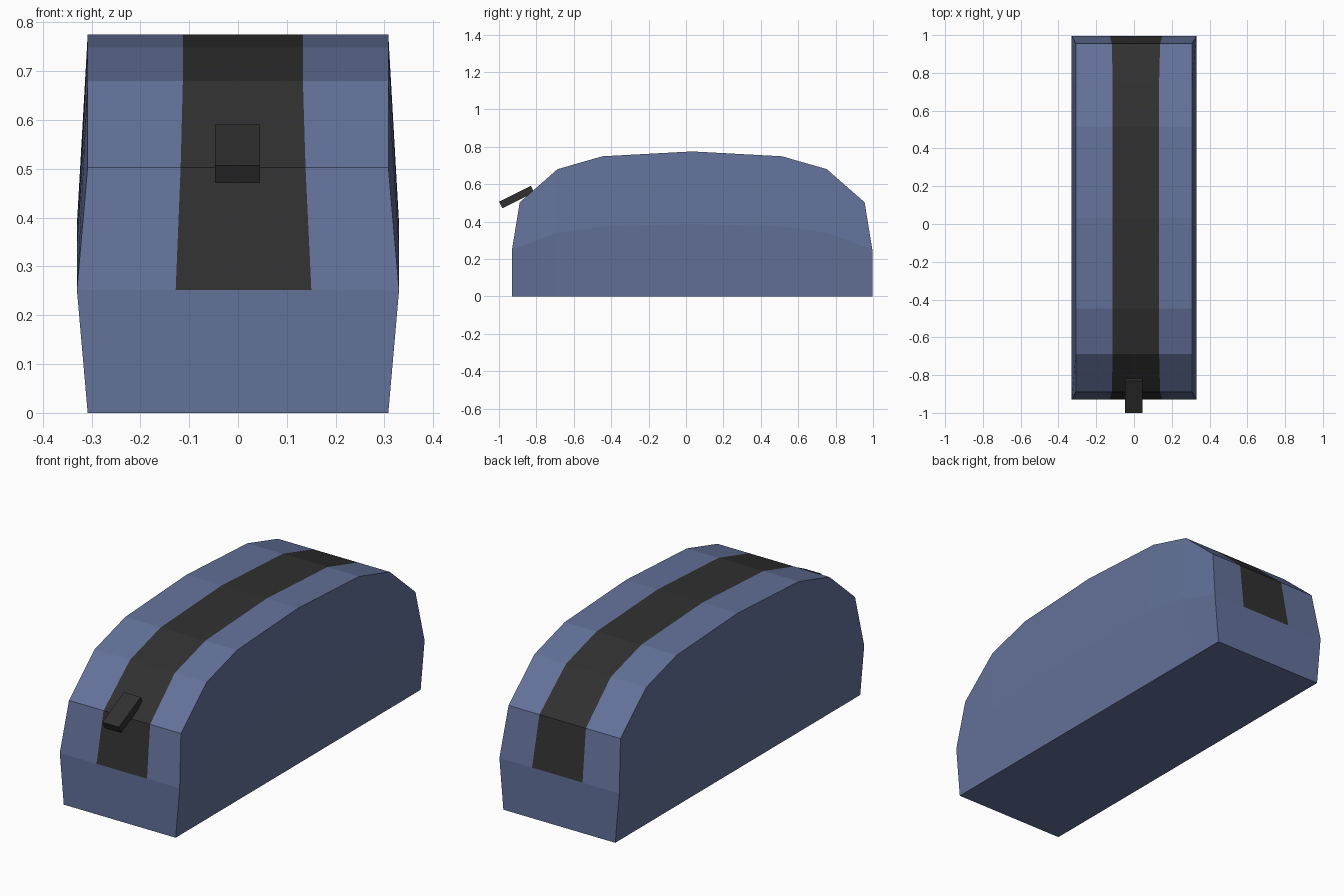
import bpy, bmesh, math
from mathutils import Matrix

cube = bpy.data.objects.get("Cube")
if cube:
    bpy.data.objects.remove(cube, do_unlink=True)


def make_material(name, rgb):
    mat = bpy.data.materials.new(name)
    mat.use_nodes = True
    mat.diffuse_color = (*rgb, 1)
    mat.node_tree.nodes["Principled BSDF"].inputs["Base Color"].default_value = (*rgb, 1)
    return mat


def add_object(name, bm, materials):
    bmesh.ops.recalc_face_normals(bm, faces=bm.faces)
    mesh = bpy.data.meshes.new(name)
    bm.to_mesh(mesh)
    bm.free()
    for mat in materials:
        mesh.materials.append(mat)
    obj = bpy.data.objects.new(name, mesh)
    bpy.context.collection.objects.link(obj)
    return obj


blue = make_material("slate blue fabric", (0.127, 0.168, 0.322))
black = make_material("black zip", (0.03, 0.03, 0.03))

# Case: arched top profile (offset from the middle, height), mirrored end to end
MIDDLE = 0.033
half = [(0.922, 0.503), (0.72, 0.68), (0.48, 0.749), (0, 0.775)]
stations = [(-y, z) for y, z in half] + half[-2::-1]
END = 0.963            # the ends bulge out below the top edge
RIM, BULGE = 0.308, 0.33
ZIP = (-0.113, 0.133)

bm = bmesh.new()
rings = []
for y, z in stations:
    at_end = abs(y) == half[0][0]
    low = math.copysign(END, y) if at_end else y
    grow = 1.04 if at_end else 1
    left_side = [(-RIM, low, 0), (-BULGE, low, z / 2), (-RIM, y, z)]
    right_side = [(-x, v, h) for x, v, h in reversed(left_side)]
    ring = left_side + [(x * grow, y, z) for x in ZIP] + right_side
    rings.append([bm.verts.new((x, v + MIDDLE, h)) for x, v, h in ring])

# Side panels, top strips and base between neighbouring rings
for r, s in zip(rings, rings[1:]):
    for i in range(len(r)):
        j = (i + 1) % len(r)
        face = bm.faces.new((r[i], r[j], s[j], s[i]))
        face.material_index = int(i == 3)

# End panels, with the zip running down to the widest line
for r in (rings[0], rings[-1]):
    m, n = [bm.verts.new((x * 1.13, r[1].co.y, r[1].co.z)) for x in ZIP]
    bm.faces.new((r[1], r[2], r[3], m))
    bm.faces.new((m, r[3], r[4], n)).material_index = 1
    bm.faces.new((n, r[4], r[5], r[6]))
    bm.faces.new((r[0], r[1], m, n, r[6], r[7]))
add_object("case_body", bm, [blue, black])

# Zip pull: tilted tab at the front
bm = bmesh.new()
bmesh.ops.create_cube(bm, size=1, matrix=Matrix.Diagonal((0.092, 0.19, 0.04, 1)))
tab = add_object("zip_pull", bm, [black])
tab.location = (-0.001, -0.906, 0.531)
tab.rotation_euler.x = math.radians(26.5)
